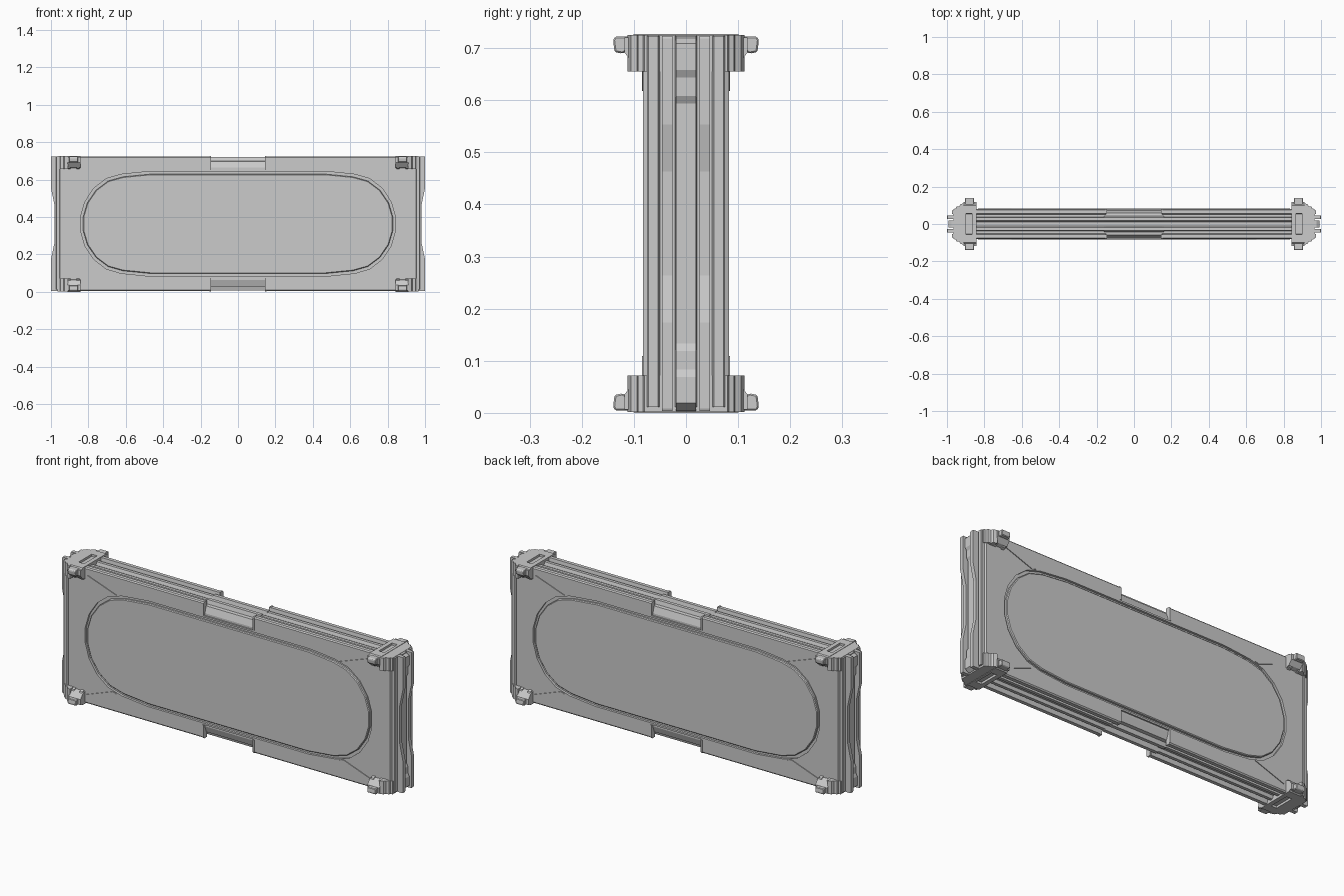
import bpy, bmesh

if "Cube" in bpy.data.objects:
    bpy.data.objects.remove(bpy.data.objects["Cube"])

C = 0.3635  # height of the model's centre; all z values below are relative to it


def sym(half):
    """Close a half outline by reflecting its second (or first) coordinate pairs in y."""
    return half + [(-a, b) for a, b in reversed(half)]


def extrude(name, pts, axis, a, b, mirror="", bevel=0.0, cutter=None):
    """Extrude an outline along an axis, then carve, bevel and mirror it about the centre."""
    place = {"x": lambda p, t: (t, p[0], p[1]),
             "y": lambda p, t: (p[0], t, p[1]),
             "z": lambda p, t: (p[0], p[1], t)}[axis]
    bm = bmesh.new()
    lo = [bm.verts.new(place(p, a)) for p in pts]
    hi = [bm.verts.new(place(p, b)) for p in pts]
    bm.faces.new(lo)
    bm.faces.new(hi)
    n = len(pts)
    for i in range(n):
        j = (i + 1) % n
        bm.faces.new((lo[i], lo[j], hi[j], hi[i]))
    bmesh.ops.recalc_face_normals(bm, faces=bm.faces)
    me = bpy.data.meshes.new(name)
    bm.to_mesh(me)
    bm.free()
    ob = bpy.data.objects.new(name, me)
    ob.location.z = C
    bpy.context.collection.objects.link(ob)
    if cutter:
        m = ob.modifiers.new("carve", "BOOLEAN")
        m.operation = "DIFFERENCE"
        m.solver = "EXACT"
        m.object = cutter
    if bevel:
        m = ob.modifiers.new("bevel", "BEVEL")
        m.width = bevel
        m.segments = 1
        m.limit_method = "ANGLE"
    if mirror:
        m = ob.modifiers.new("mirror", "MIRROR")
        m.use_axis = ["x" in mirror, "y" in mirror, "z" in mirror]
        m.use_mirror_merge = False
    return ob


def rect(x0, x1, y0, y1):
    return [(x0, y0), (x1, y0), (x1, y1), (x0, y1)]


def helper(ob):
    ob.hide_render = True
    ob.hide_viewport = True
    return ob


def stadium(d):
    """Long oval outline, grown outwards by d."""
    q = [(0.834, 0.04), (0.812, 0.115), (0.765, 0.185), (0.70, 0.235),
         (0.62, 0.258), (0.47, 0.273)]
    q = [(x + d * x / 0.9, z + d * z / 0.273) for x, z in q]
    top = q + [(-x, z) for x, z in reversed(q)]
    return top + [(-x, -z) for x, z in top]


# Main panel with an oval groove around a central plate
pocket = helper(extrude("oval_pocket_cutter", stadium(0.007), "y", 0.068, 0.2, "y"))
extrude("panel_body", rect(-0.945, 0.945, -0.289, 0.289), "y", -0.08, 0.08, cutter=pocket)
extrude("oval_plate", stadium(-0.007), "y", -0.082, 0.082, bevel=0.004)

# Diagonal ribs from the oval to each corner
extrude("corner_rib", [(0.655, 0.262), (0.675, 0.254), (0.835, 0.312), (0.825, 0.322)],
        "y", 0.07, 0.084, "xyz")

# Top and bottom edge rails, leaving a gap in the middle
rail = [(0.0, 0.336), (0.012, 0.336), (0.018, 0.352), (0.034, 0.352), (0.038, 0.336),
        (0.052, 0.336), (0.056, 0.360), (0.075, 0.360), (0.08, 0.354), (0.08, 0.288)]
extrude("edge_rail", sym(rail[1:]), "x", 0.15, 0.945, "xz")

# Lower core rail seen in the gap
core = [(0.012, 0.334), (0.018, 0.357), (0.036, 0.357), (0.042, 0.336),
        (0.06, 0.334), (0.072, 0.300), (0.072, 0.285)]
extrude("core_rail", sym(core), "x", -0.16, 0.16, "z")

# Raised lips at the ends of the edge rails
lip = [(0.056, 0.362), (0.077, 0.362), (0.083, 0.355), (0.083, 0.29), (0.074, 0.29), (0.056, 0.33)]
extrude("rail_lip", lip, "x", 0.144, 0.152, "xyz")

# End rails: stepped column down each short side
end = [(0.94, 0.083), (0.951, 0.083), (0.955, 0.075), (0.970, 0.075), (0.973, 0.072),
       (0.973, 0.054), (0.962, 0.050), (0.962, 0.021), (0.976, 0.019)]
extrude("end_rail", end + [(x, -y) for x, y in reversed(end)], "z", -0.352, 0.36, "x")

# Fins on the end rails, scooped in the middle
scoop = [(0.955, 0.36), (0.998, 0.36), (1.0, 0.355), (1.0, 0.19), (0.981, 0.10)]
extrude("end_fin", scoop + [(x, -z) for x, z in reversed(scoop)], "y", 0.026, 0.046, "xy")

# Wedge blocks in the central channel of the end rails
wedge = [(0.97, 0.22), (0.984, 0.245), (0.984, 0.28), (0.992, 0.295), (0.992, 0.345), (0.97, 0.36)]
extrude("channel_wedge", wedge, "y", -0.019, 0.019, "xz")

# Corner clamps: a cross bar with a slot and a rounded hook at each end
slot = helper(extrude("clamp_slot_cutter", rect(0.865, 0.897, -0.055, 0.055), "z", 0.352, 0.4))
bar = [(0.10, 0.3635), (0.106, 0.357), (0.118, 0.357), (0.118, 0.328), (0.10, 0.305), (0.08, 0.298)]
extrude("clamp_bar", sym(bar), "x", 0.842, 0.912, "xz", cutter=slot)
hook = [(0.078, 0.358), (0.136, 0.359), (0.14, 0.352), (0.137, 0.329), (0.122, 0.326),
        (0.112, 0.332), (0.078, 0.306)]
extrude("clamp_hook", hook, "x", 0.855, 0.904, "xyz", bevel=0.003)
jaw = [(0.078, 0.33), (0.104, 0.33), (0.104, 0.316), (0.094, 0.298), (0.078, 0.292)]
extrude("clamp_jaw", jaw, "x", 0.847, 0.863, "xyz")
extrude("clamp_jaw_outer", jaw, "x", 0.895, 0.918, "xyz")

# Stepped caps between the clamps and the end rails
cap = [(0.908, 0.112), (0.928, 0.106), (0.934, 0.094), (0.95, 0.092), (0.953, 0.083), (0.964, 0.080)]
extrude("clamp_cap", cap + [(x, -y) for x, y in reversed(cap)], "z", 0.292, 0.3615, "xz")
